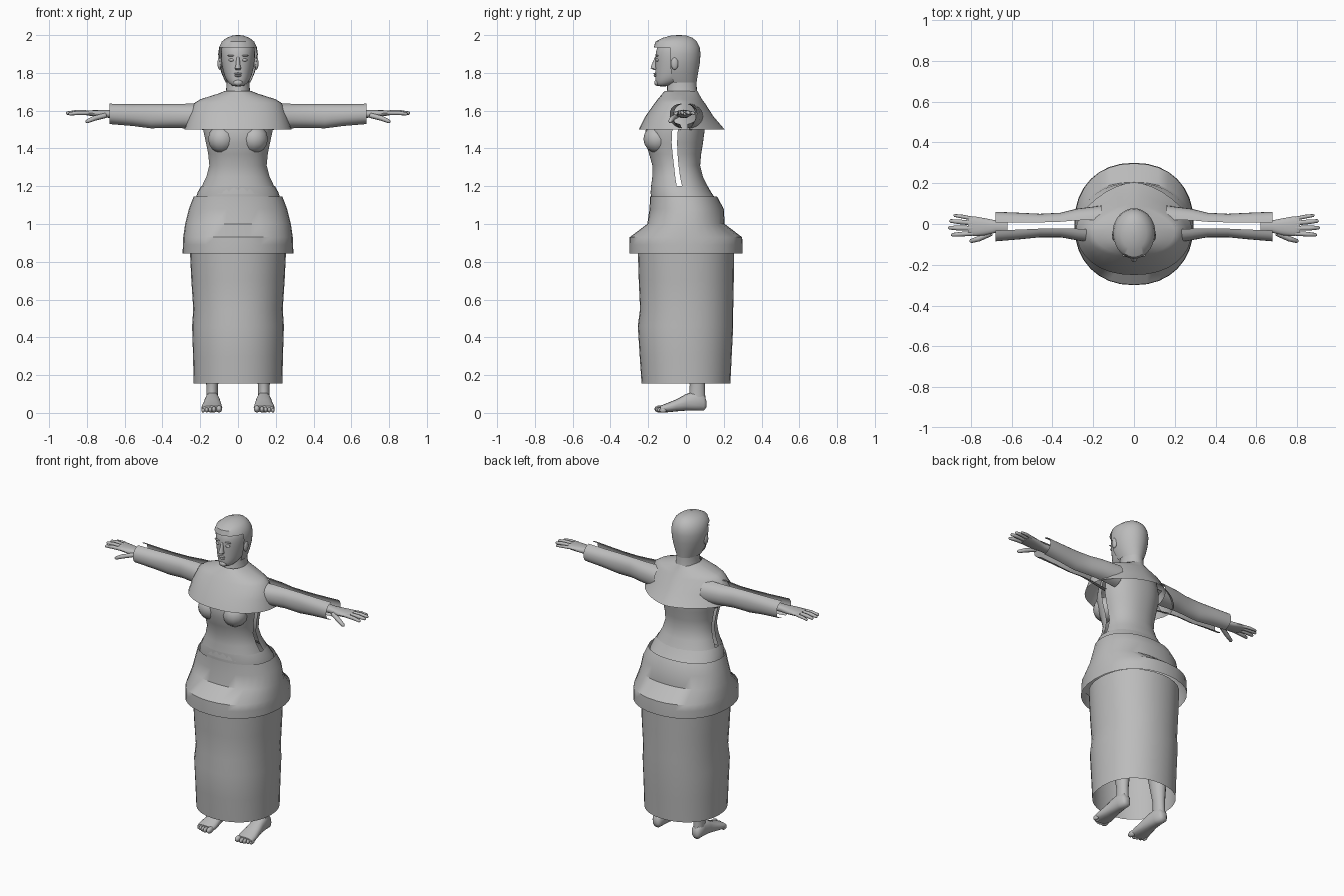
import bpy, bmesh, math
from mathutils import Vector, Matrix

GREY = bpy.data.materials.new("plain_grey")
GREY.diffuse_color = (0.5, 0.5, 0.5, 1)


def finish(name, bm, mirror=False, subsurf=0, angle=40):
    """Turn a bmesh into a shaded, optionally mirrored object."""
    bmesh.ops.recalc_face_normals(bm, faces=bm.faces)
    me = bpy.data.meshes.new(name)
    bm.to_mesh(me)
    bm.free()
    me.materials.append(GREY)
    ob = bpy.data.objects.new(name, me)
    bpy.context.collection.objects.link(ob)
    bpy.ops.object.select_all(action='DESELECT')
    ob.select_set(True)
    bpy.context.view_layer.objects.active = ob
    if subsurf:
        me.shade_smooth()
        ob.modifiers.new("subsurf", 'SUBSURF').levels = subsurf
        ob.modifiers["subsurf"].render_levels = subsurf
    else:
        bpy.ops.object.shade_smooth_by_angle(angle=math.radians(angle))
    if mirror:
        ob.modifiers.new("mirror", 'MIRROR').use_mirror_merge = False
    return ob


def loft(name, rings, axis='z', n=32, e=2.0, e_back=None, arc=None, caps=(False, False),
         drop=None, **kw):
    """Skin rings (position, u0, u1, v0, v1); arc = (start, end) leaves a shell open."""
    bm = bmesh.new()
    rows = []
    a0, a1 = arc or (0, 2 * math.pi)
    count = n + 1 if arc else n
    for p, u0, u1, v0, v1 in rings:
        row = []
        for i in range(count):
            a = a0 + (a1 - a0) * i / n
            c, s = math.cos(a), math.sin(a)
            k = 2 / (e_back if e_back and s > 0 else e)
            u = (u0 + u1) / 2 + (u1 - u0) / 2 * math.copysign(abs(c) ** k, c)
            v = (v0 + v1) / 2 + (v1 - v0) / 2 * math.copysign(abs(s) ** k, s)
            row.append(bm.verts.new({'z': (u, v, p), 'x': (p, u, v), 'y': (u, p, v)}[axis]))
        rows.append(row)
    for r, q in zip(rows, rows[1:]):
        for i in range(count if not arc else n):
            j = (i + 1) % count
            bm.faces.new((r[i], r[j], q[j], q[i]))
    if caps[0]:
        bm.faces.new(rows[0])
    if caps[1]:
        bm.faces.new(rows[-1])
    if drop:
        gone = [f for f in bm.faces if drop(f.calc_center_median())]
        bmesh.ops.delete(bm, geom=gone, context='FACES')
    return finish(name, bm, **kw)


def sym(z, rx, yf, yb):
    return (z, -rx, rx, yf, yb)


def blobs(name, items, mirror=True):
    """Small ellipsoids given as (centre, radii)."""
    bm = bmesh.new()
    for c, r in items:
        m = Matrix.Translation(c) @ Matrix.Diagonal((*r, 1))
        bmesh.ops.create_uvsphere(bm, u_segments=14, v_segments=8, radius=1, matrix=m)
    return finish(name, bm, mirror, angle=80)


def fingers(name, paths):
    """Tapered round digits, each running base - knuckle - tip."""
    bm = bmesh.new()
    for pts, rad in paths:
        rows = []
        pts = [Vector(p) for p in pts]
        pts.append(pts[-1] + (pts[-1] - pts[-2]).normalized() * rad * 0.5)
        d = (pts[-1] - pts[0]).normalized()
        side = d.cross(Vector((0, 0, 1))).normalized()
        up = side.cross(d)
        for p, f in zip(pts, (1, 1, 0.75, 0.3)):
            rows.append([bm.verts.new(p + rad * f * (side * math.cos(a) + up * math.sin(a)))
                         for a in (i * math.pi / 4 for i in range(8))])
        for r, q in zip(rows, rows[1:]):
            for i in range(8):
                bm.faces.new((r[i], r[(i + 1) % 8], q[(i + 1) % 8], q[i]))
        bm.faces.new(rows[-1])
    return finish(name, bm, True, angle=60)


# Long skirt, open below
loft("skirt", [sym(0.155, 0.235, -0.235, 0.235), sym(0.3, 0.238, -0.245, 0.242),
               sym(0.46, 0.243, -0.255, 0.25), sym(0.55, 0.237, -0.243, 0.25),
               sym(0.7, 0.247, -0.25, 0.253), sym(0.87, 0.255, -0.255, 0.255)], e=2.15)

# Flared overskirt
loft("overskirt", [sym(0.845, 0.293, -0.3, 0.3), sym(0.89, 0.292, -0.3, 0.3),
                   sym(0.93, 0.29, -0.298, 0.297), sym(1.0, 0.28, -0.205, 0.205),
                   sym(1.08, 0.26, -0.193, 0.2), sym(1.145, 0.235, -0.19, 0.165)], e=2.2)

# Waistband
loft("waistband", [sym(1.13, 0.225, -0.185, 0.16), sym(1.165, 0.215, -0.187, 0.135),
                   sym(1.2, 0.196, -0.186, 0.115)], e=2.2)

# Bodice: front and back shells with open side seams
bodice = [sym(1.16, 0.205, -0.188, 0.13), sym(1.2, 0.192, -0.185, 0.115),
          sym(1.25, 0.168, -0.178, 0.09), sym(1.31, 0.152, -0.178, 0.075),
          sym(1.37, 0.158, -0.195, 0.08), sym(1.43, 0.17, -0.213, 0.09),
          sym(1.49, 0.183, -0.215, 0.098), sym(1.55, 0.182, -0.2, 0.1),
          sym(1.63, 0.165, -0.15, 0.085), sym(1.69, 0.07, -0.11, 0.06)]
gap = 0.075
loft("bodice_back", bodice, arc=(gap, math.pi - gap), e=2.2)
loft("bodice_front", bodice, arc=(math.pi + gap, 2 * math.pi - gap), e=2.2)
blobs("bust", [((0.085, -0.15, 1.45), (0.075, 0.075, 0.075))])

# Shoulder cape, pointed at the back
loft("cape", [sym(1.5, 0.285, -0.25, 0.205), sym(1.57, 0.262, -0.215, 0.145),
              sym(1.64, 0.232, -0.165, 0.1), sym(1.66, 0.2, -0.15, 0.085),
              sym(1.69, 0.105, -0.125, 0.068), sym(1.705, 0.068, -0.112, 0.06)],
     e=2.2, e_back=1.6, angle=50)

# Sleeves: front and back shells, split along top and bottom
sleeve = [(0.16, -0.1, 0.09, 1.495, 1.64), (0.28, -0.08, 0.075, 1.505, 1.638),
          (0.36, -0.065, 0.055, 1.508, 1.636), (0.46, -0.065, 0.05, 1.505, 1.636),
          (0.56, -0.075, 0.055, 1.518, 1.636), (0.68, -0.085, 0.06, 1.528, 1.638)]
h = math.pi / 2
loft("sleeve_back", sleeve, 'x', 12, e=2.3, arc=(-h + 0.22, h - 0.22), mirror=True)
loft("sleeve_front", sleeve, 'x', 12, e=2.3, arc=(h + 0.22, 3 * h - 0.22), mirror=True)

# Hands
loft("palm", [(0.62, -0.045, 0.02, 1.56, 1.605), (0.68, -0.043, 0.018, 1.562, 1.603),
              (0.73, -0.055, 0.028, 1.565, 1.603), (0.78, -0.06, 0.037, 1.572, 1.602),
              (0.815, -0.052, 0.035, 1.578, 1.6)], 'x', 16, e=2.4, caps=(True, True), mirror=True)
fingers("fingers", [
    (((0.79, -0.046, 1.588), (0.85, -0.05, 1.588), (0.892, -0.053, 1.583)), 0.0115),
    (((0.79, -0.021, 1.59), (0.86, -0.02, 1.591), (0.905, -0.018, 1.587)), 0.012),
    (((0.79, 0.004, 1.59), (0.86, 0.011, 1.591), (0.9, 0.015, 1.587)), 0.0115),
    (((0.79, 0.026, 1.588), (0.84, 0.036, 1.588), (0.88, 0.042, 1.584)), 0.0095),
    (((0.7, -0.045, 1.575), (0.76, -0.072, 1.56), (0.8, -0.084, 1.543)), 0.0135)])

# Neck
loft("neck", [sym(1.66, 0.075, -0.115, 0.065), sym(1.71, 0.063, -0.1, 0.058),
              sym(1.75, 0.06, -0.1, 0.055), sym(1.8, 0.06, -0.09, 0.055)], n=24)

# Head
loft("head", [sym(1.727, 0.026, -0.15, -0.1), sym(1.745, 0.05, -0.162, -0.04),
              sym(1.775, 0.07, -0.163, 0.03), sym(1.81, 0.08, -0.163, 0.058),
              sym(1.86, 0.089, -0.163, 0.068), sym(1.91, 0.092, -0.163, 0.07),
              sym(1.95, 0.085, -0.148, 0.06), sym(1.977, 0.062, -0.115, 0.04),
              sym(1.99, 0.03, -0.075, 0.0)], n=24, e=2.1, caps=(True, True), subsurf=1)

# Close cap with a face opening
loft("cap", [sym(1.75, 0.066, -0.13, 0.056), sym(1.8, 0.088, -0.155, 0.064),
             sym(1.85, 0.1, -0.165, 0.073), sym(1.9, 0.105, -0.168, 0.077),
             sym(1.935, 0.1, -0.17, 0.073), sym(1.965, 0.086, -0.162, 0.058),
             sym(1.985, 0.062, -0.125, 0.036), sym(1.997, 0.03, -0.08, 0.005),
             sym(2.0, 0.008, -0.045, -0.03)], n=40, caps=(False, True),
     drop=lambda c: c.z < 1.945 and c.y < -0.085 + 0.25 * max(0, 1.82 - c.z))

# Seam ridge along the crown
ridge = [(-0.003, 0.003, a) for a in [math.radians(d) for d in range(-15, 141, 5)]]
bm = bmesh.new()
strip = [[bm.verts.new((x, -0.045 + 0.119 * math.cos(a), 1.892 + 0.1085 * math.sin(a)))
          for x in (lo, hi)] for lo, hi, a in ridge]
for r, q in zip(strip, strip[1:]):
    bm.faces.new((r[0], r[1], q[1], q[0]))
finish("crown_seam", bm)

# Face features
blobs("eyes", [((0.034, -0.152, 1.868), (0.016, 0.009, 0.008))])
blobs("brows", [((0.036, -0.153, 1.891), (0.022, 0.008, 0.004))])
blobs("ears", [((0.097, -0.06, 1.85), (0.012, 0.02, 0.034))])
blobs("lips", [((0, -0.163, 1.796), (0.022, 0.009, 0.005)),
               ((0, -0.162, 1.785), (0.019, 0.009, 0.006))], False)
blobs("chin", [((0, -0.152, 1.748), (0.025, 0.016, 0.017))], False)
loft("nose", [sym(1.815, 0.012, -0.17, -0.15), sym(1.824, 0.017, -0.187, -0.145),
              sym(1.84, 0.012, -0.183, -0.145), sym(1.885, 0.008, -0.164, -0.145)],
     n=12, caps=(True, True))

# Legs and bare feet
loft("legs", [(0.04, 0.108, 0.168, 0.01, 0.105), (0.09, 0.106, 0.168, 0.018, 0.102),
              (0.15, 0.105, 0.168, 0.02, 0.1), (0.3, 0.088, 0.182, -0.01, 0.11),
              (0.42, 0.08, 0.185, -0.03, 0.1), (0.55, 0.075, 0.185, -0.06, 0.07),
              (0.84, 0.03, 0.2, -0.1, 0.08)], n=16, mirror=True)
loft("feet", [(0.108, 0.12, 0.155, 0.03, 0.065), (0.095, 0.108, 0.168, 0.012, 0.095),
              (0.05, 0.102, 0.172, 0.012, 0.115), (0.0, 0.095, 0.178, 0.012, 0.1),
              (-0.05, 0.088, 0.186, 0.008, 0.072), (-0.1, 0.083, 0.194, 0.003, 0.052),
              (-0.135, 0.088, 0.192, 0.004, 0.038)], 'y', 16, e=2.4,
     caps=(True, True), mirror=True, angle=60)
blobs("toes", [((0.1, -0.138, 0.021), (0.016, 0.029, 0.019)),
               ((0.127, -0.14, 0.018), (0.011, 0.026, 0.016)),
               ((0.147, -0.137, 0.017), (0.01, 0.024, 0.015)),
               ((0.166, -0.13, 0.016), (0.01, 0.022, 0.014)),
               ((0.184, -0.121, 0.014), (0.01, 0.02, 0.013))])
